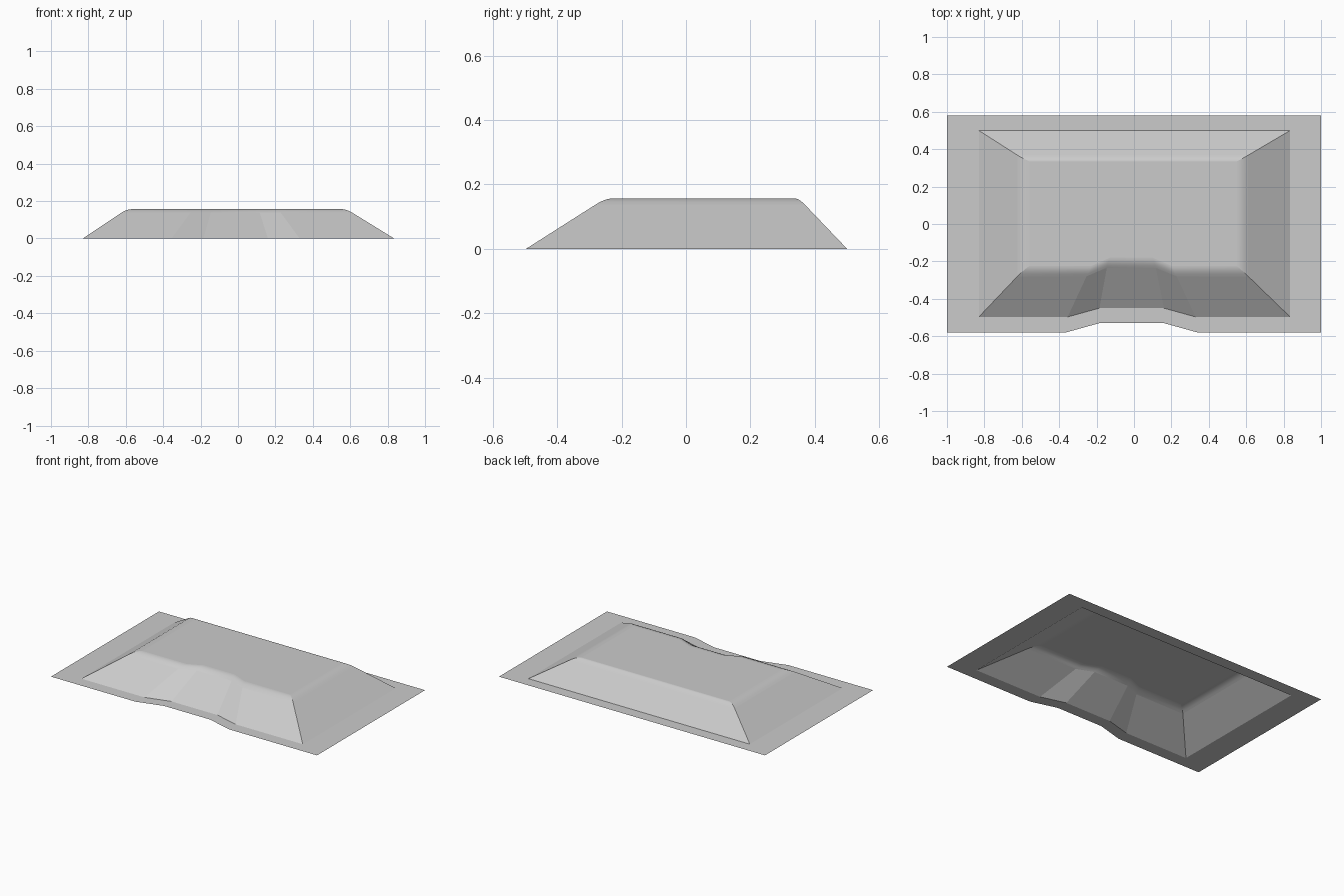
import bpy
import bmesh
from mathutils import Vector

cube = bpy.data.objects.get("Cube")
if cube:
    bpy.data.objects.remove(cube, do_unlink=True)

HEIGHT = 0.157
ROUND_STEPS = 5
SHOULDER = 0.88


def outline(left, right, front, back, step_y, notch, z):
    """Rectangle whose front edge steps back between the four notch x positions."""
    a, b, c, d = notch
    points = [(left, front), (a, front), (b, step_y), (c, step_y),
              (d, front), (right, front), (right, back), (left, back)]
    return [Vector((x, y, z)) for x, y in points]


# Main outlines, from the rim of the flange up to the flat top
rim = outline(-1, 1, -0.58, 0.58, -0.53, (-0.365, -0.185, 0.16, 0.34), 0)
base = outline(-0.83, 0.835, -0.497, 0.5, -0.45, (-0.355, -0.185, 0.16, 0.33), 0)
corner = outline(-0.595, 0.58, -0.25, 0.35, -0.205, (-0.24, -0.14, 0.11, 0.215), HEIGHT)
top = outline(-0.56, 0.55, -0.225, 0.335, -0.18, (-0.23, -0.13, 0.1, 0.205), HEIGHT)
shoulder = [p.lerp(q, SHOULDER) for p, q in zip(base, corner)]

# Rounded shoulder between the slopes and the top
rings = [rim, base]
for step in range(ROUND_STEPS + 1):
    t = step / ROUND_STEPS
    rings.append([s.lerp(c, t).lerp(c.lerp(e, t), t)
                  for s, c, e in zip(shoulder, corner, top)])

# Open sheet: flange, slopes, rounded shoulder and flat top
bm = bmesh.new()
loops = [[bm.verts.new(p) for p in ring] for ring in rings]
for level, (low, high) in enumerate(zip(loops, loops[1:])):
    for i in range(len(low)):
        j = (i + 1) % len(low)
        face = bm.faces.new((low[i], low[j], high[j], high[i]))
        face.smooth = level > 1
bm.faces.new(loops[-1])

# Keep the four hip corners crisp along the shoulder
bm.edges.ensure_lookup_table()
for low, high in zip(loops[2:], loops[3:]):
    for i in (0, 5, 6, 7):
        bm.edges.get((low[i], high[i])).smooth = False

mesh = bpy.data.meshes.new("raised_platform")
bm.to_mesh(mesh)
bm.free()
platform = bpy.data.objects.new("raised_platform", mesh)
bpy.context.collection.objects.link(platform)

# Plain grey finish
grey = bpy.data.materials.new("light_grey")
grey.use_nodes = True
colour = (0.6, 0.6, 0.6, 1)
grey.diffuse_color = colour
grey.node_tree.nodes["Principled BSDF"].inputs["Base Color"].default_value = colour
mesh.materials.append(grey)
